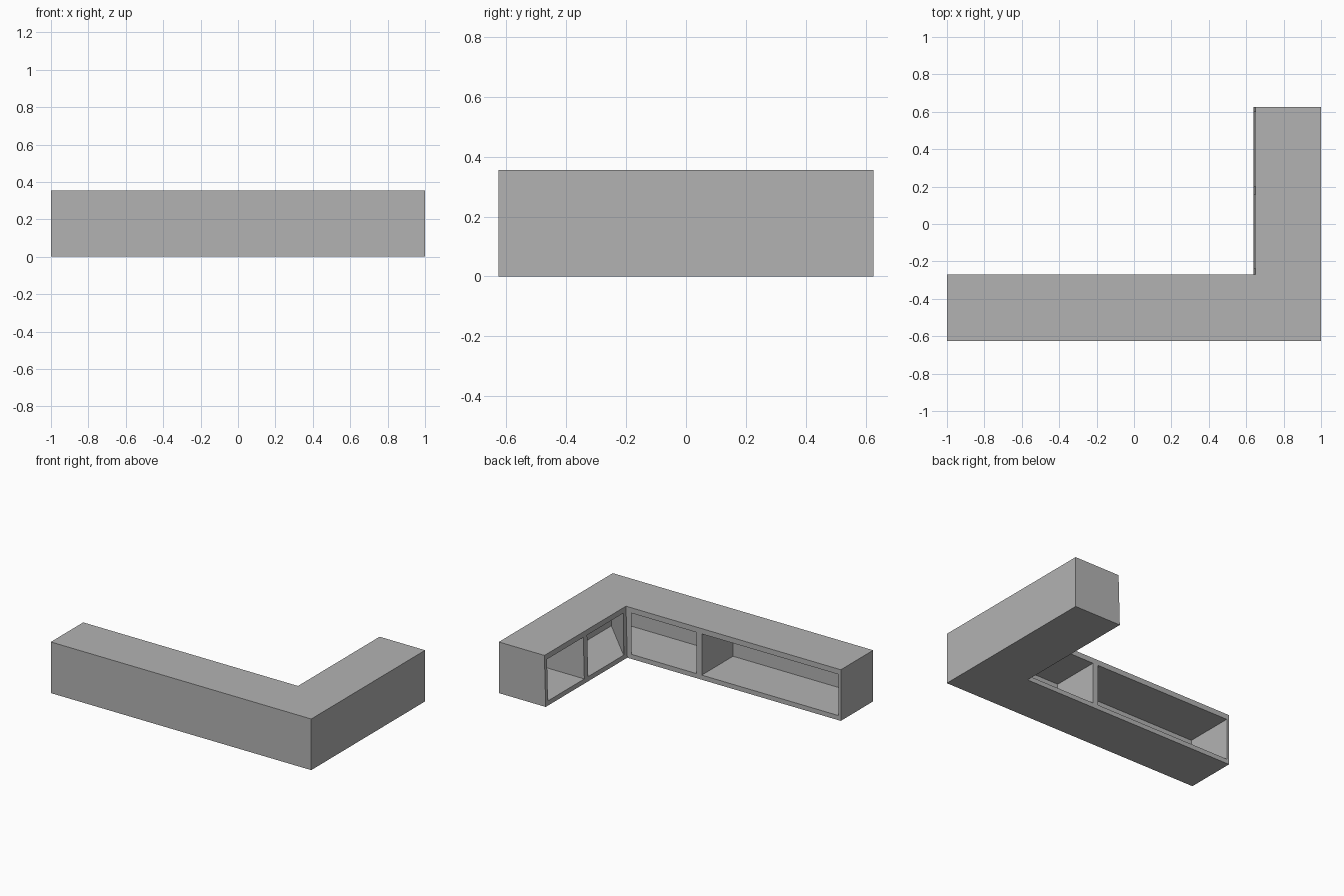
import bpy
import bmesh

cube = bpy.data.objects.get("Cube")
if cube:
    bpy.data.objects.remove(cube, do_unlink=True)

HEIGHT = 0.355
BACK_Y = -0.27      # rear face of the long arm
SIDE_X = 0.645      # inner face of the short arm
LEAN = 0.005        # slight lean of the inner face

grey = bpy.data.materials.new("plain grey")
grey.use_nodes = True
colour = (0.45, 0.45, 0.45, 1)
grey.diffuse_color = colour
grey.node_tree.nodes["Principled BSDF"].inputs["Base Color"].default_value = colour


def prism(name, outline, z0, z1):
    """Extrude a plan outline from z0 to z1."""
    bm = bmesh.new()
    base = bm.faces.new([bm.verts.new((x, y, z0)) for x, y in outline])
    top = bmesh.ops.extrude_face_region(bm, geom=[base])["geom"]
    verts = [v for v in top if isinstance(v, bmesh.types.BMVert)]
    bmesh.ops.translate(bm, verts=verts, vec=(0, 0, z1 - z0))
    bmesh.ops.recalc_face_normals(bm, faces=bm.faces[:])
    mesh = bpy.data.meshes.new(name)
    bm.to_mesh(mesh)
    bm.free()
    mesh.materials.append(grey)
    obj = bpy.data.objects.new(name, mesh)
    bpy.context.collection.objects.link(obj)
    return obj


# L-shaped counter body
body = prism("counter_body", [
    (-1, -0.625), (1, -0.625), (1, 0.625),
    (SIDE_X, 0.625), (SIDE_X, BACK_Y), (-1, BACK_Y)], 0, HEIGHT)
for v in body.data.vertices:
    if abs(v.co.x - SIDE_X) < 0.001:
        v.co.x += LEAN if v.co.z > 0.1 else -LEAN

# Open shelf bays; the two beside the corner meet at a diagonal partition
bays = {
    "long_bay": [(-0.982, -0.613), (0.068, -0.613), (0.068, -0.2), (-0.982, -0.2)],
    "corner_bay_long_arm": [(0.107, -0.613), (0.95, -0.613), (0.607, BACK_Y),
                            (0.607, -0.2), (0.107, -0.2)],
    "end_bay": [(0.6, 0.2), (0.955, 0.2), (0.955, 0.598), (0.6, 0.598)],
    "corner_bay_short_arm": [(0.955, -0.545), (0.955, 0.157), (0.6, 0.157),
                             (0.6, -0.235), (SIDE_X, -0.235)],
}
for name, outline in bays.items():
    cutter = prism(name + "_cutter", outline, 0.032, 0.318)
    cutter.hide_render = True
    cutter.hide_viewport = True
    cutter.display_type = 'WIRE'
    cut = body.modifiers.new(name, 'BOOLEAN')
    cut.operation = 'DIFFERENCE'
    cut.solver = 'EXACT'
    cut.object = cutter
